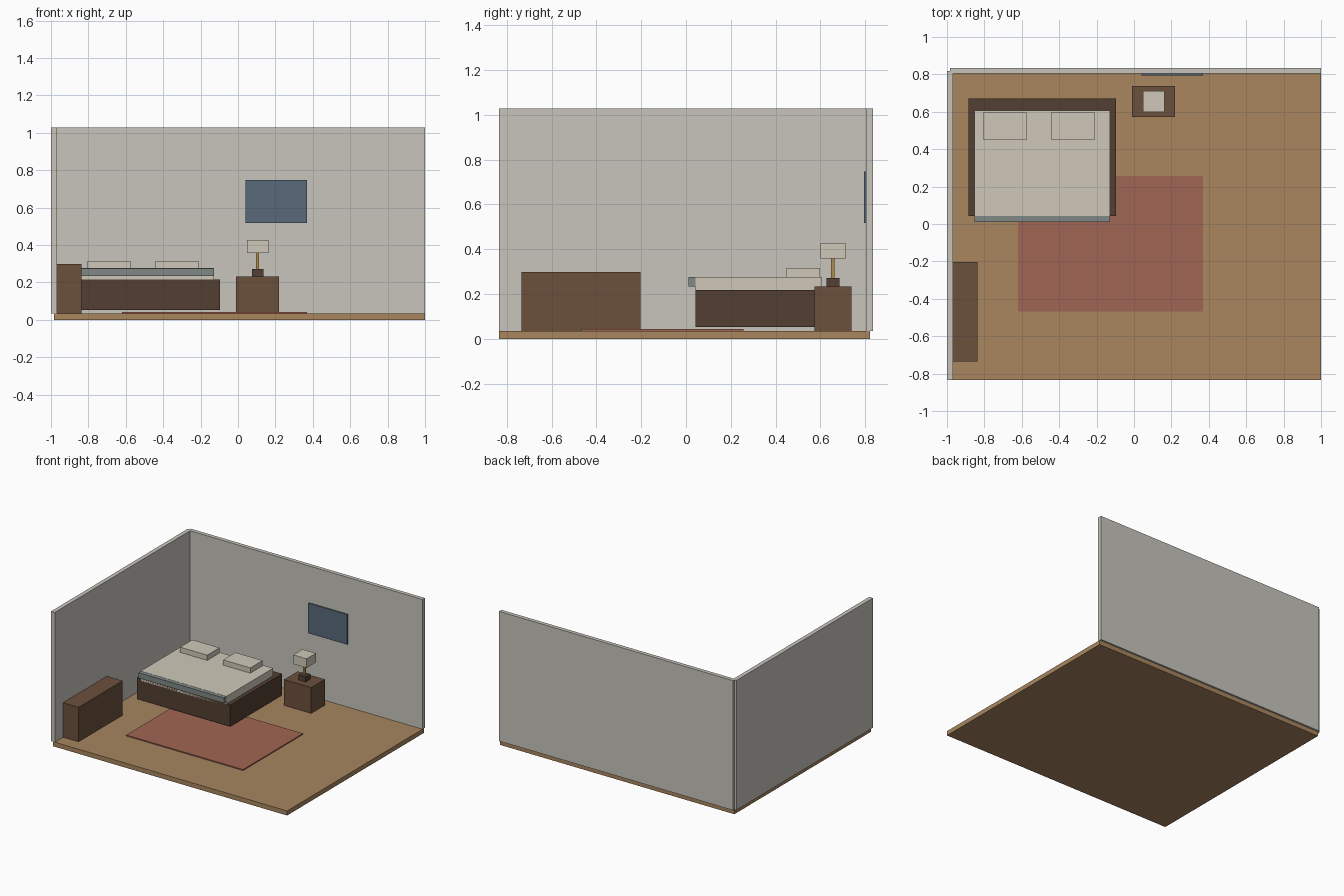
import bpy

if "Cube" in bpy.data.objects:
    bpy.data.objects.remove(bpy.data.objects["Cube"])


def material(name, hex_colour):
    # display colour (sRGB hex) to linear diffuse colour
    rgb = [int(hex_colour[i:i + 2], 16) / 255 for i in (0, 2, 4)]
    mat = bpy.data.materials.new(name)
    mat.diffuse_color = [((c + 0.055) / 1.055) ** 2.4 for c in rgb] + [1]
    mat.use_nodes = True
    mat.node_tree.nodes["Principled BSDF"].inputs["Base Color"].default_value = mat.diffuse_color
    return mat


def box(name, x, y, z, mat):
    """Flat-sided box from (min, max) ranges on each axis."""
    lo, hi = zip(x, y, z)
    bpy.ops.mesh.primitive_cube_add(size=1)
    ob = bpy.context.object
    ob.name = name
    for v in ob.data.vertices:
        v.co = [h if c > 0 else l for c, l, h in zip(v.co, lo, hi)]
    ob.data.materials.append(mat)
    return ob


def around(centre, half):
    return centre - half, centre + half


wall = material("wall_paint", "C8C5BC")
oak = material("floor_wood", "A8865F")
dark = material("dark_wood", "523E31")
walnut = material("cabinet_wood", "6B503C")
linen = material("linen", "D0C9BA")
teal = material("blanket_cloth", "808985")
red = material("rug_cloth", "A06653")
blue = material("picture_blue", "586A7B")
brass = material("brass", "B08D4A")

FLOOR = 0.035

# room shell
box("floor", (-0.984, 1.0), (-0.834, 0.82), (0, FLOOR), oak)
box("back_wall", (-0.984, 1.0), (0.804, 0.834), (FLOOR, 1.028), wall)
box("left_wall", (-1.0, -0.968), (-0.834, 0.819), (FLOOR, 1.028), wall)

# bed
box("bed_frame", (-0.886, -0.096), (0.043, 0.671), (0.053, 0.217), dark)
box("mattress", (-0.853, -0.127), (0.043, 0.607), (0.20, 0.276), linen)
box("blanket", (-0.852, -0.128), (0.012, 0.33), (0.234, 0.275), teal)
for side, x in (("left", -0.69), ("right", -0.325)):
    box(side + "_pillow", around(x, 0.115), (0.449, 0.598), (0.27, 0.316), linen)

# nightstand and lamp
box("nightstand", (-0.01, 0.219), (0.573, 0.738), (FLOOR, 0.233), walnut)
LX, LY = 0.105, 0.655
box("lamp_base", around(LX, 0.03), around(LY, 0.029), (0.233, 0.272), dark)
box("lamp_stem", around(LX, 0.008), around(LY, 0.008), (0.272, 0.362), brass)
box("lamp_shade", around(LX, 0.057), around(LY, 0.056), (0.358, 0.428), linen)

# dresser, rug and wall picture
box("dresser", (-0.968, -0.836), (-0.735, -0.202), (FLOOR, 0.299), walnut)
box("rug", (-0.62, 0.37), (-0.467, 0.257), (FLOOR, 0.043), red)
box("wall_picture", (0.039, 0.369), (0.794, 0.804), (0.517, 0.747), blue)
